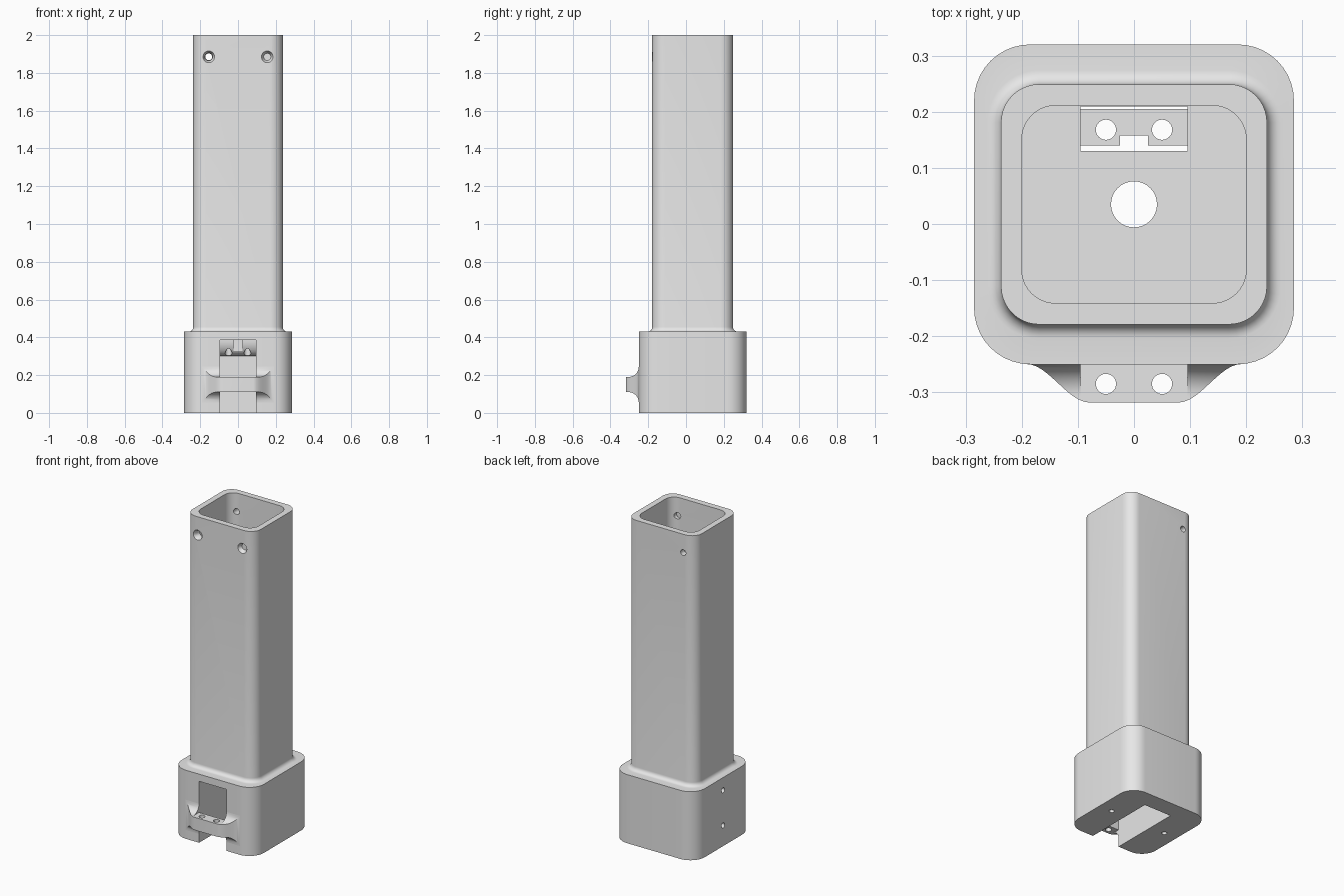
import bpy, bmesh, math
from mathutils import Matrix, Vector

cube = bpy.data.objects.get("Cube")
if cube:
    bpy.data.objects.remove(cube, do_unlink=True)

grey = bpy.data.materials.new("light_grey")
grey.use_nodes = True
grey.diffuse_color = (0.8, 0.8, 0.8, 1)
grey.node_tree.nodes["Principled BSDF"].inputs["Base Color"].default_value = (0.8, 0.8, 0.8, 1)


def make_object(name, bm):
    bmesh.ops.recalc_face_normals(bm, faces=bm.faces)
    mesh = bpy.data.meshes.new(name)
    bm.to_mesh(mesh)
    bm.free()
    mesh.materials.append(grey)
    obj = bpy.data.objects.new(name, mesh)
    bpy.context.collection.objects.link(obj)
    return obj


def loft(name, rings):
    """Skin a list of equal-length rings and cap both ends."""
    bm = bmesh.new()
    loops = [[bm.verts.new(p) for p in ring] for ring in rings]
    for a, b in zip(loops, loops[1:]):
        for i in range(len(a)):
            j = (i + 1) % len(a)
            bm.faces.new((a[i], a[j], b[j], b[i]))
    bm.faces.new(loops[0])
    bm.faces.new(loops[-1])
    return make_object(name, bm)


def rounded_ring(half_x, half_y, radius, z, steps=10):
    """Rounded rectangle around the shared axis of base and tube."""
    pts = []
    for k, (sx, sy) in enumerate(((1, 1), (-1, 1), (-1, -1), (1, -1))):
        for i in range(steps + 1):
            a = math.pi / 2 * (k + i / steps)
            pts.append((sx * (half_x - radius) + radius * math.cos(a),
                        MID_Y + sy * (half_y - radius) + radius * math.sin(a), z))
    return pts


def box(x0, x1, y0, y1, z0, z1):
    bm = bmesh.new()
    mat = (Matrix.Translation(((x0 + x1) / 2, (y0 + y1) / 2, (z0 + z1) / 2))
           @ Matrix.Diagonal((x1 - x0, y1 - y0, z1 - z0, 1)))
    bmesh.ops.create_cube(bm, size=1, matrix=mat)
    return make_object("cutter", bm)


def rod(start, end, r1, r2=None):
    start, end = Vector(start), Vector(end)
    axis = end - start
    rot = axis.to_track_quat('Z', 'Y').to_matrix().to_4x4()
    bm = bmesh.new()
    bmesh.ops.create_cone(bm, cap_ends=True, segments=32, radius1=r1,
                          radius2=r1 if r2 is None else r2, depth=axis.length,
                          matrix=Matrix.Translation((start + end) / 2) @ rot)
    return make_object("cutter", bm)


def cut(obj, *cutters):
    for cutter in cutters:
        mod = obj.modifiers.new("cut", 'BOOLEAN')
        mod.operation = 'DIFFERENCE'
        mod.solver = 'EXACT'
        mod.object = cutter
        bpy.context.view_layer.objects.active = obj
        bpy.ops.object.modifier_apply(modifier=mod.name)
        bpy.data.objects.remove(cutter, do_unlink=True)


def smooth(obj):
    bpy.ops.object.select_all(action='DESELECT')
    obj.select_set(True)
    bpy.context.view_layer.objects.active = obj
    bpy.ops.object.shade_smooth_by_angle(angle=math.radians(30))


MID_Y = 0.035
BASE_TOP, TOP = 0.43, 2.0
SLOT = 0.095          # half width of the strap slot
FILLET = 0.025

# Base block, filleted tube and its hollow, in one skin
rings = [rounded_ring(0.285, 0.285, 0.1, 0), rounded_ring(0.285, 0.285, 0.1, BASE_TOP)]
for i in range(7):
    a = math.pi / 2 * i / 6
    grow = FILLET * (1 - math.sin(a))
    rings.append(rounded_ring(0.237, 0.214, 0.068, BASE_TOP + FILLET * (1 - math.cos(a)))
                 if grow == 0 else
                 rounded_ring(0.237 + grow, 0.214 + grow, 0.068 + grow,
                              BASE_TOP + FILLET * (1 - math.cos(a))))
rings += [rounded_ring(0.237, 0.214, 0.068, TOP),
          rounded_ring(0.2, 0.176, 0.06, TOP),
          rounded_ring(0.2, 0.176, 0.06, BASE_TOP)]
body = loft("body", rings)

# Strap slot, its opening into the tube, and the central floor hole
cut(body,
    box(-SLOT, SLOT, -0.4, 0.209, -0.1, 0.385),
    box(-SLOT, SLOT, 0.13, 0.209, 0.3, 0.5),
    rod((0, MID_Y, 0.3), (0, MID_Y, 0.5), 0.041))

# Countersunk screw holes near the top, one carried through the back
for x in (-0.155, 0.155):
    cut(body,
        rod((x, -0.25, 1.885), (x, -0.1, 1.885), 0.02),
        rod((x, -0.185, 1.885), (x, -0.155, 1.885), 0.034, 0.019))
cut(body, rod((-0.155, 0.15, 1.885), (-0.155, 0.3, 1.885), 0.018))

# Small holes in the side and underside of the base
for z in (0.13, 0.35):
    cut(body, rod((-0.35, 0.04, z), (-0.15, 0.04, z), 0.016))
for x in (-0.195, 0.195):
    cut(body, rod((x, MID_Y, -0.05), (x, MID_Y, 0.08), 0.015))
smooth(body)

# Flared strap loop on the front
FRONT, REACH, FLARE, LOOP_Z = -0.25, 0.068, 0.055, 0.15


def loop_ring(half_w, depth, half_h):
    y = FRONT - depth
    return [(sx * half_w, y, LOOP_Z + sz * half_h)
            for sx, sz in ((-1, -1), (1, -1), (1, 1), (-1, 1))]


sections = [loop_ring(0.19, -0.01, 0.095)]
for i in range(17):
    s = i / 16
    depth = REACH * s * s * (3 - 2 * s)
    rest = max(FLARE - depth, 0)
    sections.append(loop_ring(0.19 - 0.11 * s, depth,
                              0.04 + FLARE - math.sqrt(FLARE ** 2 - rest ** 2)))
strap_loop = loft("strap_loop", sections)
cut(strap_loop,
    box(-SLOT, SLOT, -0.4, -0.2, LOOP_Z + 0.04, 0.4),
    box(-SLOT, SLOT, -0.4, -0.2, -0.1, LOOP_Z - 0.04),
    box(-SLOT, SLOT, FRONT, -0.2, 0, 0.3))
for x in (-0.05, 0.05):
    cut(strap_loop, rod((x, -0.285, 0), (x, -0.285, 0.3), 0.018))
smooth(strap_loop)

# Rounded strap bar at the rear of the slot
profile = [(0.205, 0.4), (0.14, 0.4)]
for i in range(11):
    a = math.pi / 2 * i / 10
    profile.append((0.205 - 0.065 * math.cos(a), 0.385 - 0.085 * math.sin(a)))
rear_bar = loft("rear_bar", [[(x, y, z) for y, z in profile]
                             for x in (-SLOT - 0.003, SLOT + 0.003)])
cut(rear_bar, box(-0.025, 0.025, 0.1, 0.158, 0.2, 0.5))
for x in (-0.05, 0.05):
    cut(rear_bar, rod((x, 0.168, 0.2), (x, 0.168, 0.5), 0.018))
smooth(rear_bar)
